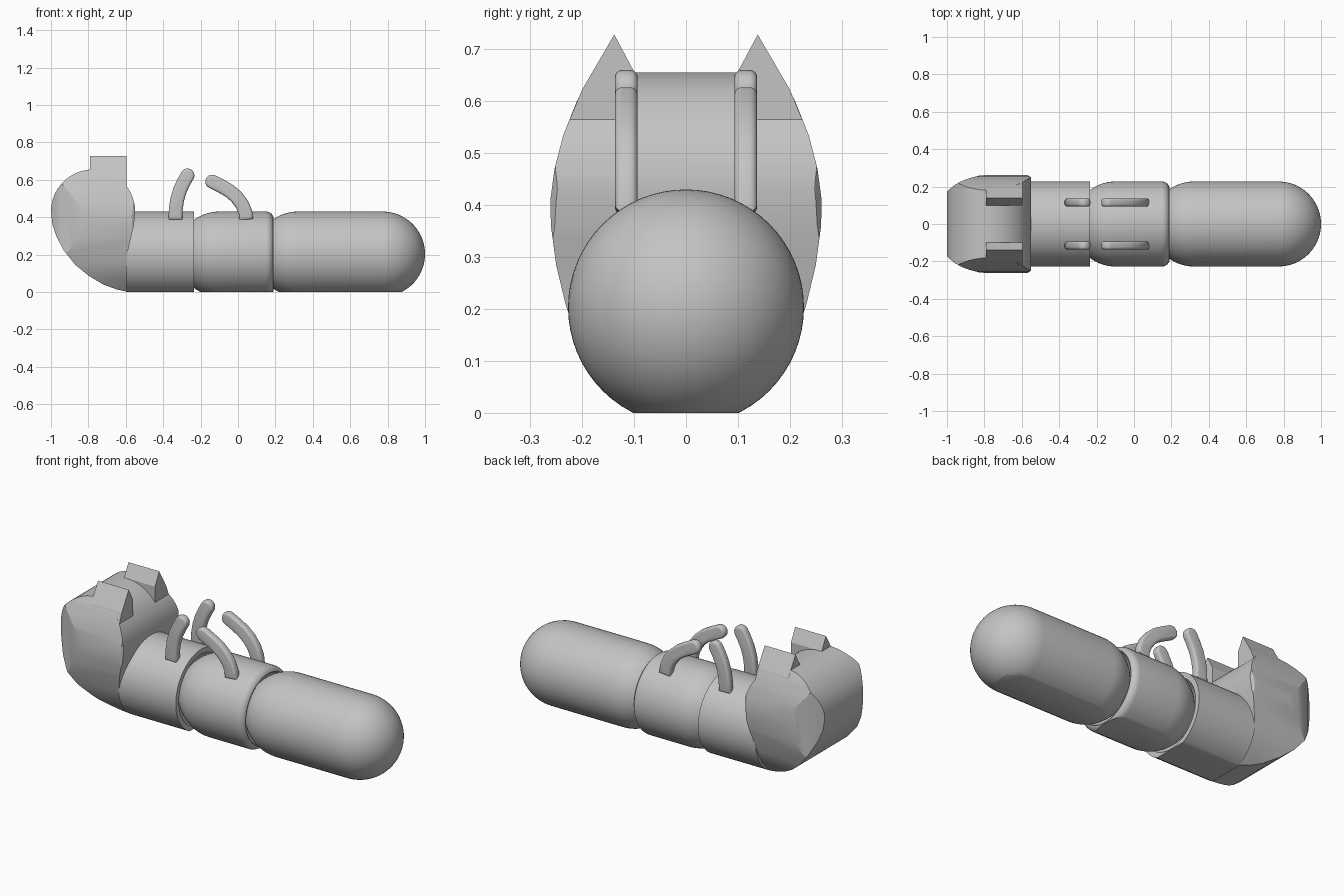
import bpy, bmesh, math
from mathutils import Vector

if "Cube" in bpy.data.objects:
    bpy.data.objects.remove(bpy.data.objects["Cube"])

grey = bpy.data.materials.new("grey plastic")
grey.diffuse_color = (0.55, 0.55, 0.55, 1)
grey.use_nodes = True
grey.node_tree.nodes["Principled BSDF"].inputs["Base Color"].default_value = grey.diffuse_color

R, ZC = 0.227, 0.203      # body radius and axis height


def finish(name, bm, smooth=30):
    bmesh.ops.recalc_face_normals(bm, faces=bm.faces)
    me = bpy.data.meshes.new(name)
    bm.to_mesh(me)
    bm.free()
    ob = bpy.data.objects.new(name, me)
    bpy.context.collection.objects.link(ob)
    me.materials.append(grey)
    if smooth:
        shade(ob, smooth)
    return ob


def shade(ob, angle):
    bpy.ops.object.select_all(action='DESELECT')
    ob.select_set(True)
    bpy.context.view_layer.objects.active = ob
    bpy.ops.object.shade_smooth_by_angle(angle=math.radians(angle))


def prism(name, pts, axis, lo, hi, bevel=0, smooth=30):
    """Extrude a 2D outline along an axis (0=x, 1=y, 2=z)."""
    def place(p, d):
        c = list(p)
        c.insert(axis, d)
        return c
    bm = bmesh.new()
    face = bm.faces.new([bm.verts.new(place(p, lo)) for p in pts])
    new = bmesh.ops.extrude_face_region(bm, geom=[face])['geom']
    off = [0, 0, 0]
    off[axis] = hi - lo
    bmesh.ops.translate(bm, vec=off, verts=[g for g in new if isinstance(g, bmesh.types.BMVert)])
    if bevel:
        bm.normal_update()
        rim = [e for e in bm.edges if abs(e.verts[0].co[axis] - e.verts[1].co[axis]) < 1e-5]
        bmesh.ops.bevel(bm, geom=rim, offset=bevel, segments=4, profile=0.5, affect='EDGES')
    return finish(name, bm, smooth)


def arc(cx, cz, r, a0, a1, n):
    return [(cx + r * math.cos(math.radians(a0 + (a1 - a0) * i / n)),
             cz + r * math.sin(math.radians(a0 + (a1 - a0) * i / n))) for i in range(n + 1)]


def body(name, profile, sides=64):
    """Revolve an (x, radius) profile about the body axis and cut it flat on the ground."""
    bm = bmesh.new()
    verts = [bm.verts.new((x, 0, max(r, 0))) for x, r in profile]
    edges = [bm.edges.new(p) for p in zip(verts, verts[1:])]
    bmesh.ops.spin(bm, geom=verts + edges, cent=(0, 0, 0), axis=(1, 0, 0),
                   angle=2 * math.pi, steps=sides)
    bmesh.ops.remove_doubles(bm, verts=bm.verts, dist=1e-4)
    bmesh.ops.translate(bm, vec=(0, 0, ZC), verts=bm.verts)
    geom = bm.verts[:] + bm.edges[:] + bm.faces[:]
    cut = bmesh.ops.bisect_plane(bm, geom=geom, plane_co=(0, 0, 0), plane_no=(0, 0, -1),
                                 clear_outer=True)['geom_cut']
    bmesh.ops.edgeloop_fill(bm, edges=[g for g in cut if isinstance(g, bmesh.types.BMEdge)])
    return finish(name, bm, 35)


def socket(cx, rim_x, r=0.24):
    """Concave cup in the right-hand end of a segment, ending on the axis."""
    a = math.degrees(math.acos((rim_x - cx) / r))
    return arc(cx, 0, r, a, 180, 14)


# Body segments: ball ends nest in the cup of the segment before
body("neck", [(-0.6, 0), (-0.6, R), (-0.235, R)] + socket(-0.1, -0.235))
body("middle_body", arc(-0.1, 0, R, 180, 90, 16) + arc(0.15, R - 0.04, 0.04, 90, 15, 6)
     + socket(0.32, 0.19))
body("tail_body", arc(0.32, 0, R, 180, 90, 16) + arc(1 - R, 0, R, 90, 0, 20))

# Pins joining the segments
for i, x in enumerate((-0.33, 0.09)):
    prism("joint_pin_%d" % (i + 1), arc(0, ZC, 0.05, 0, 345, 23), 0, x - 0.04, x + 0.04)

# Head: side outline trimmed by the front and plan outlines
side = (arc(-0.775, 0.43, 0.225, 0, 180, 28)
        + [(-0.992, 0.36), (-0.97, 0.295), (-0.93, 0.22), (-0.87, 0.145), (-0.8, 0.088),
           (-0.72, 0.04), (-0.65, 0.014), (-0.6, 0.003), (-0.6, 0.17), (-0.575, 0.28), (-0.556, 0.36)])
half_front = [(0.105, 0), (0.17, 0.07), (0.21, 0.14), (0.232, 0.21), (0.25, 0.285), (0.26, 0.36),
              (0.261, 0.41), (0.253, 0.47), (0.236, 0.535), (0.21, 0.6), (0.175, 0.665)]
half_plan = [(-0.54, 0.235), (-0.552, 0.25), (-0.57, 0.262), (-0.79, 0.262), (-0.83, 0.258),
             (-0.88, 0.245), (-0.92, 0.23), (-0.96, 0.208), (-1.01, 0.165)]
front = half_front + [(-y, z) for y, z in reversed(half_front)]
plan = half_plan + [(x, -y) for x, y in reversed(half_plan)]

head = prism("head", side, 1, -0.3, 0.3, smooth=0)
for ax, pts, lo, hi in ((0, front, -1.1, -0.4), (2, plan, -0.1, 0.8)):
    cutter = prism("cutter", pts, ax, lo, hi, smooth=0)
    mod = head.modifiers.new("trim", 'BOOLEAN')
    mod.operation, mod.solver, mod.object = 'INTERSECT', 'EXACT', cutter
    bpy.context.view_layer.objects.active = head
    bpy.ops.object.modifier_apply(modifier=mod.name)
    bpy.data.objects.remove(cutter)
shade(head, 20)


def limb(name, path, y, half=0.037):
    """Flat, round-ended curved strip following a path in the side plane."""
    p = [Vector(q) for q in path]
    left, right = [], []
    for i, q in enumerate(p):
        t = (p[min(i + 1, len(p) - 1)] - p[max(i - 1, 0)]).normalized()
        n = Vector((-t.y, t.x)) * half
        left.append(tuple(q + n))
        right.append(tuple(q - n))
    a = math.degrees(math.atan2(t.y, t.x))
    cap = arc(p[-1].x, p[-1].y, half, a - 90, a + 90, 10)
    prism(name, right[:-1] + cap + left[-2::-1], 1, y - 0.022, y + 0.022, bevel=0.014, smooth=40)


# Ears and limbs, mirrored left and right
arm = [(-0.334, 0.385), (-0.333, 0.44), (-0.325, 0.495), (-0.31, 0.545), (-0.29, 0.588), (-0.27, 0.623)]
leg = [(0.044, 0.385), (0.04, 0.425), (0.022, 0.468), (-0.008, 0.508), (-0.045, 0.54),
       (-0.09, 0.566), (-0.138, 0.59)]
for label, s in (("right", -1), ("left", 1)):
    ear = [(0.099, 0.45), (0.099, 0.655), (0.138, 0.728), (0.2, 0.622), (0.236, 0.535), (0.24, 0.45)]
    prism(label + "_ear", [(s * y, z) for y, z in ear], 0, -0.79, -0.595, smooth=0)
    limb(label + "_arm", arm, s * 0.115)
    limb(label + "_leg", leg, s * 0.115)
